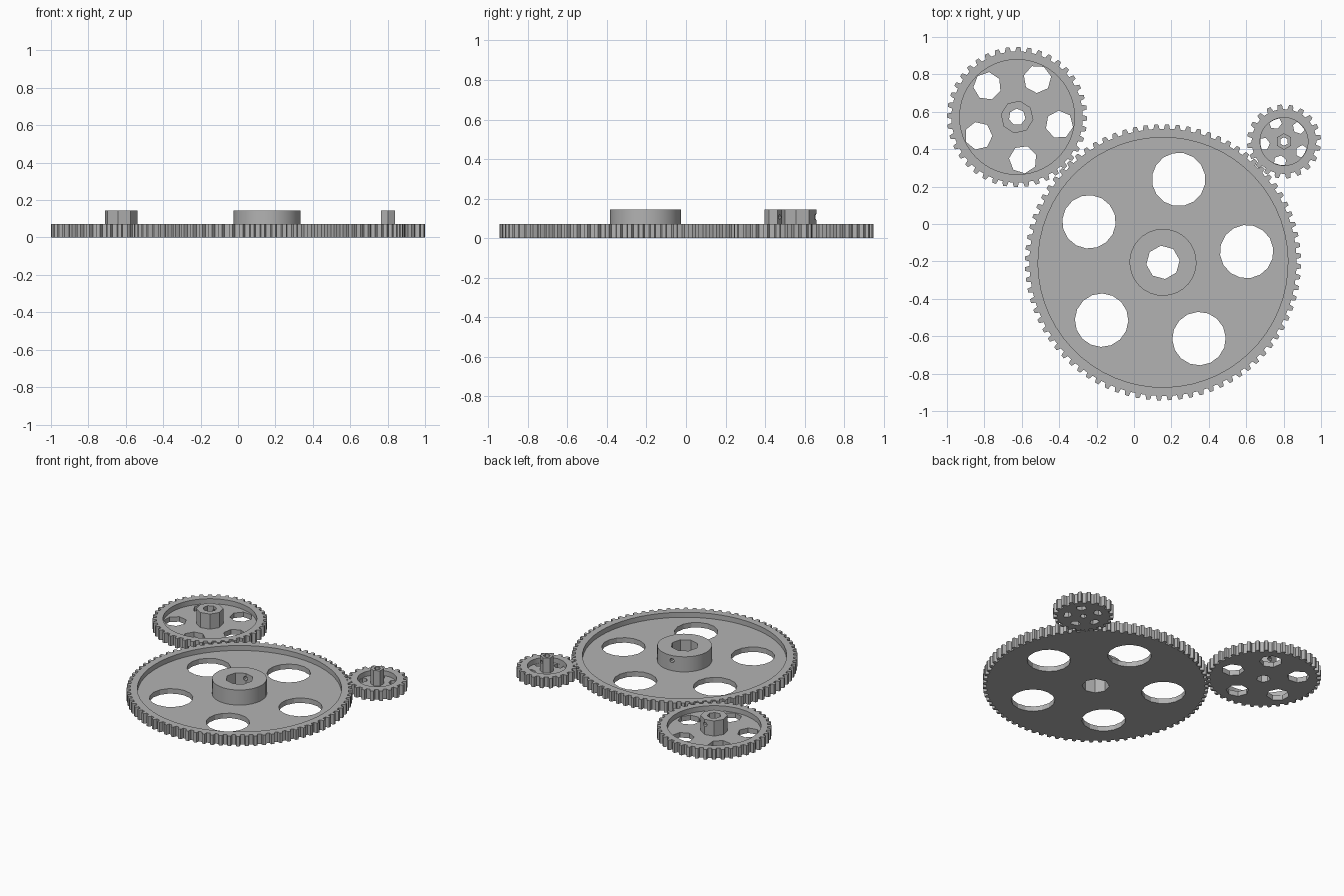
import bpy, bmesh
from math import pi, radians, cos, sin
from mathutils import Matrix, Vector

if "Cube" in bpy.data.objects:
    bpy.data.objects.remove(bpy.data.objects["Cube"])

RIM_Z, WEB_Z, HUB_Z = 0.072, 0.036, 0.145
SCREW_Z = 0.108

grey = bpy.data.materials.new("plain grey")
grey.use_nodes = True
grey.diffuse_color = (0.45, 0.45, 0.45, 1)
grey.node_tree.nodes["Principled BSDF"].inputs["Base Color"].default_value = (0.45, 0.45, 0.45, 1)


def prism(name, outline, z0, z1, matrix=None):
    """Extrude a closed 2D outline between two heights."""
    bm = bmesh.new()
    face = bm.faces.new([bm.verts.new((x, y, z0)) for x, y in outline])
    top = bmesh.ops.extrude_face_region(bm, geom=[face])["geom"]
    verts = [v for v in top if isinstance(v, bmesh.types.BMVert)]
    bmesh.ops.translate(bm, verts=verts, vec=(0, 0, z1 - z0))
    bmesh.ops.recalc_face_normals(bm, faces=bm.faces)
    if matrix:
        bm.transform(matrix)
    mesh = bpy.data.meshes.new(name)
    bm.to_mesh(mesh)
    bm.free()
    mesh.materials.append(grey)
    ob = bpy.data.objects.new(name, mesh)
    bpy.context.collection.objects.link(ob)
    return ob


def circle(r, n, cx=0.0, cy=0.0):
    return [(cx + r * cos(2 * pi * i / n), cy + r * sin(2 * pi * i / n)) for i in range(n)]


def toothed(tip, root, teeth):
    """Outline of tapered teeth, one centred on +x."""
    profile = [(-0.28, root), (-0.24, (tip + root) / 2), (-0.17, tip),
               (0.17, tip), (0.24, (tip + root) / 2), (0.28, root)]
    return [(r * cos(2 * pi * (i + f) / teeth), r * sin(2 * pi * (i + f) / teeth))
            for i in range(teeth) for f, r in profile]


def combine(ob, other, operation):
    mod = ob.modifiers.new("combine", 'BOOLEAN')
    mod.operation, mod.object, mod.solver = operation, other, 'EXACT'
    bpy.context.view_layer.objects.active = ob
    bpy.ops.object.modifier_apply(modifier=mod.name)
    bpy.data.objects.remove(other)


def gear(name, centre, turn, teeth, tip, root, rim, hub, bore, hole, orbit, screw):
    """hub, bore and hole are (radius, sides) pairs."""
    body = prism(name, toothed(tip, root, teeth), 0, RIM_Z)
    # recessed web and raised hub
    combine(body, prism("recess", circle(rim, 60), WEB_Z, RIM_Z + 0.1), 'DIFFERENCE')
    combine(body, prism("hub", circle(*hub), WEB_Z / 2, HUB_Z), 'UNION')
    combine(body, prism("bore", circle(*bore), -0.1, HUB_Z + 0.1), 'DIFFERENCE')
    # five lightening holes, stopped at the rim
    for k in range(5):
        a = 2 * pi * k / 5
        pts = [Vector(p) for p in circle(*hole)]
        pts = [Matrix.Rotation(a, 2) @ (p + Vector((orbit, 0))) for p in pts]
        pts = [p * min(1, rim * 0.99 / p.length) for p in pts]
        combine(body, prism("hole", pts, -0.1, RIM_Z + 0.1), 'DIFFERENCE')
    # set screw hole on one side of the hub
    side = Matrix.Translation((0, 0, SCREW_Z)) @ Matrix.Rotation(-pi / 2, 4, 'X')
    combine(body, prism("screw", circle(screw, 8), 0, hub[0] + 0.05, side), 'DIFFERENCE')

    body.location = (*centre, 0)
    body.rotation_euler.z = radians(turn)
    bpy.ops.object.select_all(action='DESELECT')
    body.select_set(True)
    bpy.context.view_layer.objects.active = body
    bpy.ops.object.shade_smooth_by_angle(angle=radians(20))


gear("large_gear", (0.155, -0.205), 7.3, 80, 0.738, 0.714, 0.668,
     hub=(0.179, 30), bore=(0.09, 8), hole=(0.143, 16), orbit=0.451, screw=0.016)
gear("medium_gear", (-0.625, 0.572), -10.1, 40, 0.375, 0.351, 0.307,
     hub=(0.088, 8), bore=(0.045, 7), hole=(0.075, 7), orbit=0.23, screw=0.016)
gear("small_gear", (0.802, 0.441), -29.2, 20, 0.198, 0.173, 0.128,
     hub=(0.044, 6), bore=(0.023, 6), hole=(0.036, 6), orbit=0.112, screw=0.012)
